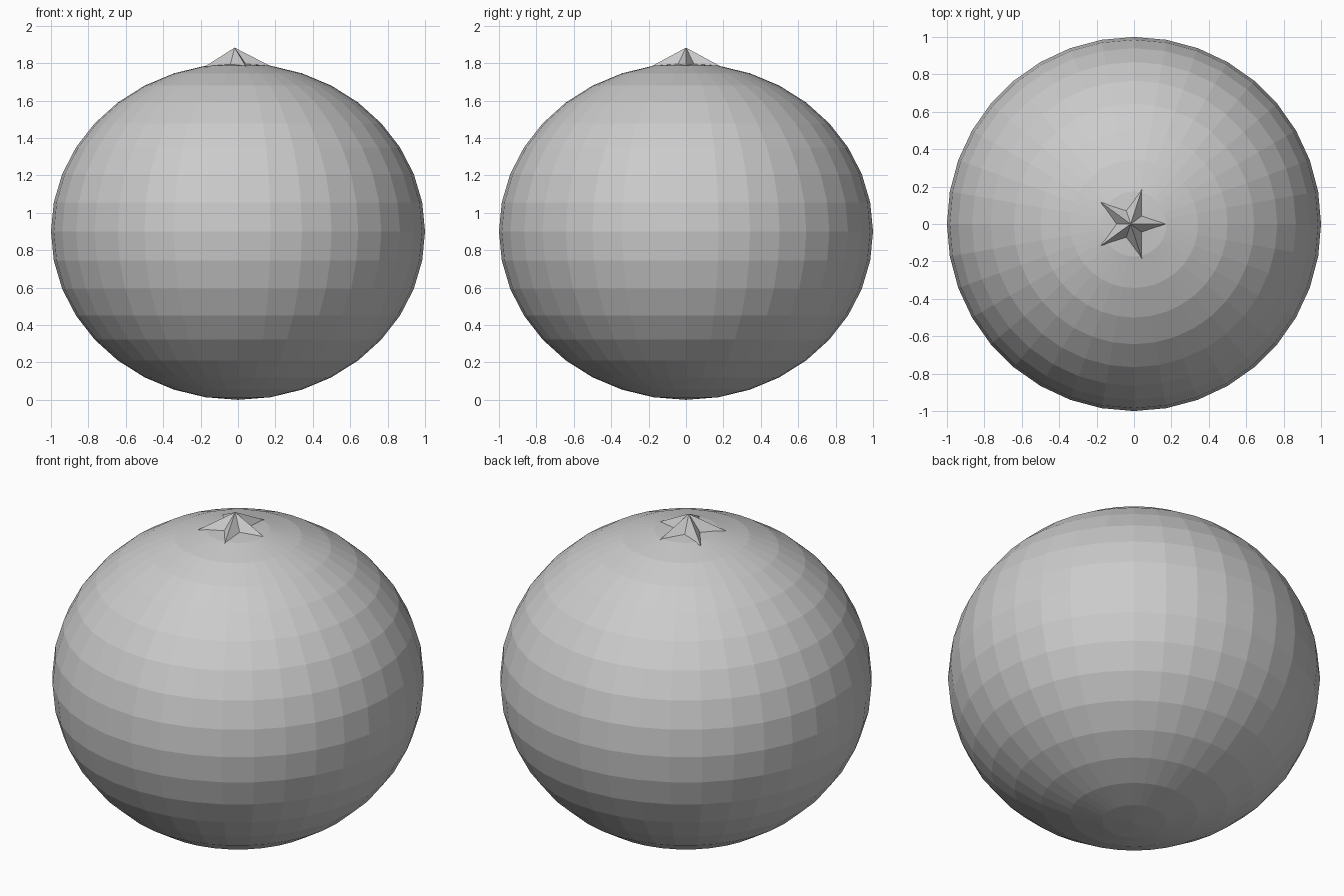
import bpy, bmesh
from math import sin, cos, pi

if "Cube" in bpy.data.objects:
    bpy.data.objects.remove(bpy.data.objects["Cube"])


def make_object(name, bm):
    bmesh.ops.recalc_face_normals(bm, faces=bm.faces)
    mesh = bpy.data.meshes.new(name)
    bm.to_mesh(mesh)
    bm.free()
    obj = bpy.data.objects.new(name, mesh)
    bpy.context.collection.objects.link(obj)
    return obj


# Body: slightly flattened faceted ball
bm = bmesh.new()
bmesh.ops.create_uvsphere(bm, u_segments=36, v_segments=18, radius=1)
bmesh.ops.scale(bm, vec=(1, 1, 0.9), verts=bm.verts)
bmesh.ops.translate(bm, vec=(0, 0, 0.9), verts=bm.verts)
make_object("body", bm)

# Stem: five-pointed faceted star sitting in the top of the ball
CX, BASE, OUTER, INNER = -0.018, 1.781, 0.198, 0.085
bm = bmesh.new()
rim = []
for i in range(10):
    r = INNER if i % 2 else OUTER
    a = i * pi / 5
    rim.append(bm.verts.new((CX + r * cos(a), r * sin(a), BASE)))
peak = bm.verts.new((CX, 0, 1.883))
root = bm.verts.new((CX, 0, 1.68))
for i in range(10):
    a, b = rim[i], rim[(i + 1) % 10]
    bm.faces.new((a, b, peak))
    bm.faces.new((b, a, root))
make_object("star_stem", bm)
